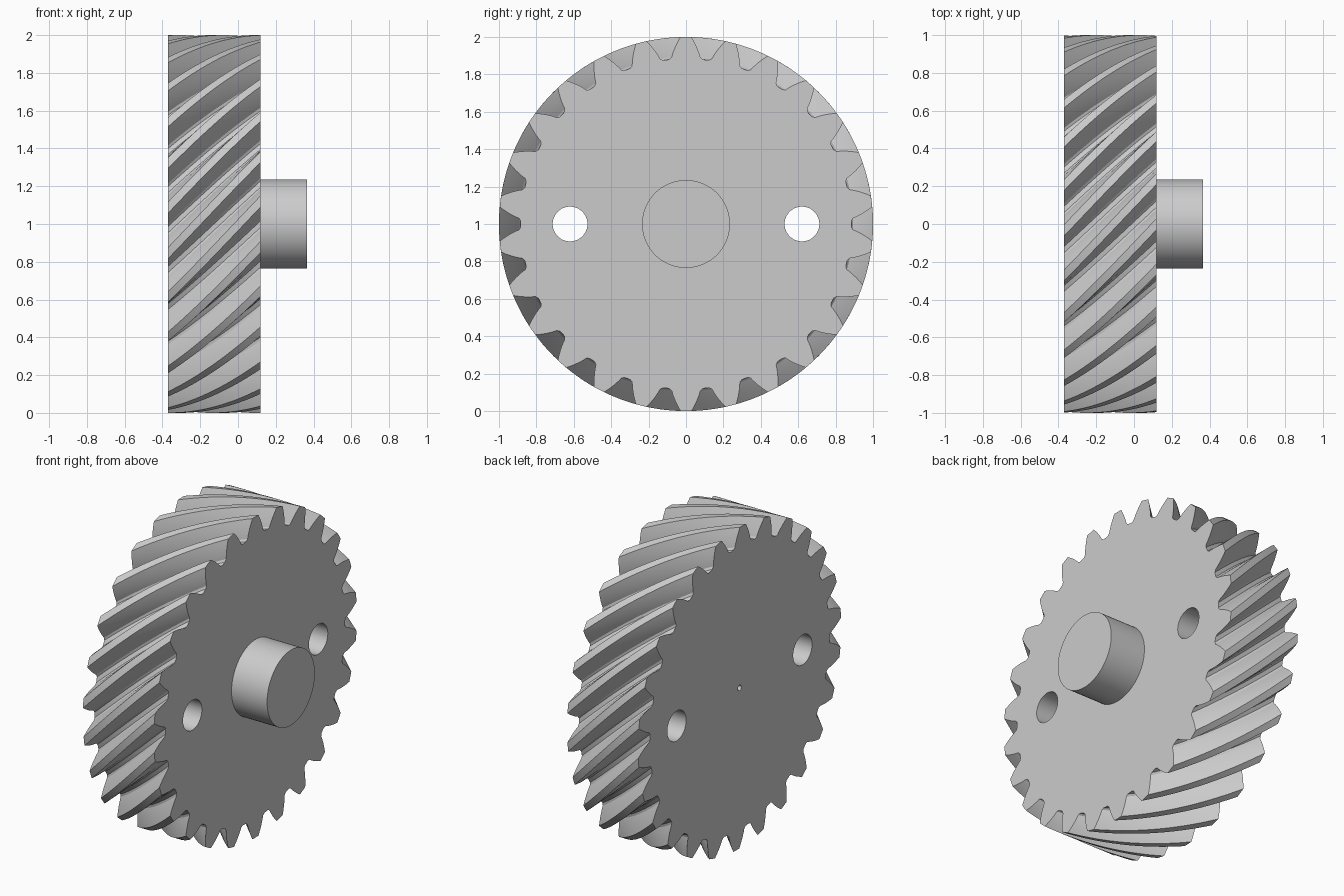
import bpy, bmesh, math
from mathutils import Matrix, Vector

if "Cube" in bpy.data.objects:
    bpy.data.objects.remove(bpy.data.objects["Cube"], do_unlink=True)

TEETH = 26
PITCH_R, TIP_R, ROOT_R = 0.948, 1.0, 0.884
PRESSURE = math.radians(27.2)
BASE_R = PITCH_R * math.cos(PRESSURE)
BACK, FACE, HUB_END = -0.37, 0.12, 0.365
LAYERS = 20
TWIST = (FACE - BACK) / PITCH_R      # 45 degree helix

grey = bpy.data.materials.new("plain grey")
grey.use_nodes = True
colour = (0.6, 0.6, 0.6, 1)
grey.diffuse_color = colour
grey.node_tree.nodes["Principled BSDF"].inputs["Base Color"].default_value = colour


def finish(name, bm):
    bmesh.ops.recalc_face_normals(bm, faces=bm.faces)
    mesh = bpy.data.meshes.new(name)
    bm.to_mesh(mesh)
    bm.free()
    mesh.materials.append(grey)
    obj = bpy.data.objects.new(name, mesh)
    bpy.context.collection.objects.link(obj)
    return obj


def rod(name, x0, x1, y, radius, segments=64):
    """Closed cylinder along x at axle height."""
    bm = bmesh.new()
    place = Matrix.Translation(((x0 + x1) / 2, y, 1)) @ Matrix.Rotation(math.pi / 2, 4, 'Y')
    bmesh.ops.create_cone(bm, cap_ends=True, segments=segments, radius1=radius,
                          radius2=radius, depth=x1 - x0, matrix=place)
    return finish(name, bm)


def activate(obj):
    bpy.ops.object.select_all(action='DESELECT')
    obj.select_set(True)
    bpy.context.view_layer.objects.active = obj


def half_angle(r):
    """Half the tooth's angular width at radius r, on an involute flank."""
    def inv(a):
        return math.tan(a) - a
    return math.pi / (2 * TEETH) + inv(PRESSURE) - inv(math.acos(BASE_R / r))


# Tooth outline as (radius, angle), with a small fillet at the root
flank = [(ROOT_R, half_angle(ROOT_R) + 0.012)]
for i in range(8):
    r = ROOT_R + 0.01 + (TIP_R - ROOT_R - 0.01) * i / 7
    flank.append((r, half_angle(r)))
tooth = [(r, -a) for r, a in flank] + [(TIP_R, 0)] + [(r, a) for r, a in reversed(flank)]
outline = [(r, a + math.tau * t / TEETH) for t in range(TEETH) for r, a in tooth]

# Helical gear: twisted rings of the outline
bm = bmesh.new()
rings = []
for k in range(LAYERS + 1):
    f = k / LAYERS
    turn = (f - 1) * TWIST
    x = BACK + (FACE - BACK) * f
    rings.append([bm.verts.new((x, r * math.sin(a + turn), 1 + r * math.cos(a + turn)))
                  for r, a in outline])
n = len(outline)
for low, high in zip(rings, rings[1:]):
    for i in range(n):
        j = (i + 1) % n
        bm.faces.new((low[i], low[j], high[j], high[i]))
bm.faces.new(rings[0])
bm.faces.new(rings[-1])
gear = finish("helical_gear", bm)

# Two through holes and a small centre bore
for y, radius in ((-0.62, 0.093), (0.62, 0.093), (0, 0.017)):
    cutter = rod("hole_cutter", BACK - 0.1, FACE + 0.1, y, radius, 48)
    cutter.hide_render = True
    cut = gear.modifiers.new("hole", 'BOOLEAN')
    cut.operation = 'DIFFERENCE'
    cut.solver = 'EXACT'
    cut.object = cutter
    activate(gear)
    bpy.ops.object.modifier_apply(modifier=cut.name)
    bpy.data.objects.remove(cutter, do_unlink=True)

# Plain round hub
hub = rod("hub", FACE, HUB_END, 0, 0.235)

for obj in (gear, hub):
    activate(obj)
    bpy.ops.object.shade_smooth_by_angle(angle=math.radians(18))
